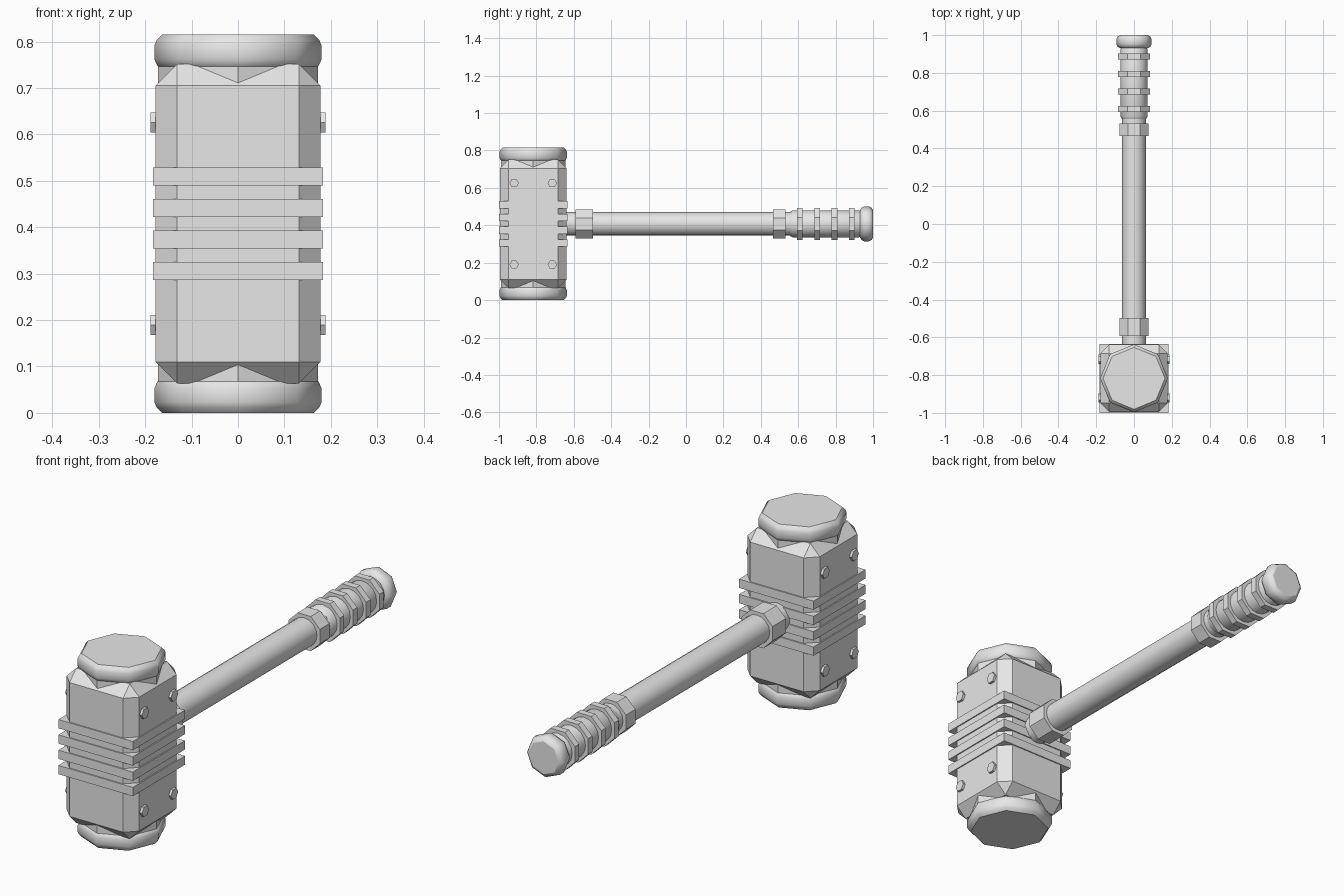
import bpy, bmesh, math
from mathutils import Matrix, Vector

if "Cube" in bpy.data.objects:
    bpy.data.objects.remove(bpy.data.objects["Cube"])

HEAD_Y, MID_Z = -0.817, 0.4075

grey = bpy.data.materials.new("plain grey")
grey.diffuse_color = (0.8, 0.8, 0.8, 1)
grey.use_nodes = True
grey.node_tree.nodes["Principled BSDF"].inputs["Base Color"].default_value = grey.diffuse_color


def finish(name, bm, matrix):
    bm.transform(matrix)
    bmesh.ops.recalc_face_normals(bm, faces=bm.faces)
    me = bpy.data.meshes.new(name)
    bm.to_mesh(me)
    bm.free()
    me.materials.append(grey)
    ob = bpy.data.objects.new(name, me)
    bpy.context.collection.objects.link(ob)
    return ob


def lathe(name, profile, sides, matrix, smooth=False, flat_on=False):
    """Closed turned solid from (radius, height) points about local z."""
    bm = bmesh.new()
    offset = math.pi / sides if flat_on else 0
    grow = 1 / math.cos(math.pi / sides) if flat_on else 1
    rings = []
    for r, h in profile:
        rings.append([bm.verts.new((r * grow * math.cos(offset + math.tau * i / sides),
                                    r * grow * math.sin(offset + math.tau * i / sides), h))
                      for i in range(sides)])
    for a, b in zip(rings, rings[1:]):
        for i in range(sides):
            j = (i + 1) % sides
            bm.faces.new((a[i], a[j], b[j], b[i])).smooth = smooth
    bm.faces.new(rings[0][::-1])
    bm.faces.new(rings[-1])
    return finish(name, bm, matrix)


def box(name, size, centre, bevel=0):
    bm = bmesh.new()
    bmesh.ops.create_cube(bm, size=1)
    bm.transform(Matrix.Diagonal((*size, 1)))
    if bevel:
        bmesh.ops.bevel(bm, geom=bm.edges[:], offset=bevel, offset_type='OFFSET',
                        segments=1, profile=0.5, affect='EDGES')
    return finish(name, bm, Matrix.Translation(centre))


# Head block with chamfered edges, and four square bands around it
box("head_block", (0.356, 0.356, 0.688), (0, HEAD_Y, MID_Z), 0.0465)
for i in range(4):
    box(f"head_band_{i + 1}", (0.366, 0.366, 0.039),
        (0, HEAD_Y, MID_Z + (i - 1.5) * 0.068))

# Necks and rounded striking caps on both ends
for label, flip in (("upper", 0), ("lower", math.pi)):
    m = Matrix.Translation((0, HEAD_Y, MID_Z)) @ Matrix.Rotation(flip, 4, 'X')
    lathe(label + "_neck", [(0.172, 0.24), (0.172, 0.345)], 8, m)
    lathe(label + "_cap", [(0.164, 0.333), (0.174, 0.341), (0.18, 0.354), (0.18, 0.385),
                           (0.175, 0.396), (0.164, 0.4075)], 8, m, smooth=True)

# Hexagonal bolts on the left and right faces
for side in (-1, 1):
    for y in (-0.102, 0.102):
        for z in (-0.218, 0.218):
            m = (Matrix.Translation((side * 0.17, HEAD_Y + y, MID_Z + z))
                 @ Matrix.Rotation(side * math.pi / 2, 4, 'Y')
                 @ Matrix.Rotation(math.pi / 2, 4, 'Z'))
            lathe("bolt", [(0.025, 0), (0.025, 0.019)], 6, m)

# Handle parts, turned about the y axis
along_y = Matrix.Translation((0, 0, MID_Z)) @ Matrix.Rotation(-math.pi / 2, 4, 'X')
lathe("handle_shaft", [(0.063, -0.70), (0.063, 0.60)], 16, along_y, smooth=True)
for name, a, b in (("front_collar", -0.592, -0.498), ("rear_collar", 0.465, 0.532)):
    lathe(name, [(0.077, a), (0.077, b)], 8, along_y, flat_on=True)

# Grip with raised rings and a rounded pommel
lathe("grip", [(0.064, 0.556), (0.072, 0.57), (0.072, 0.925), (0.064, 0.94)],
      16, along_y, smooth=True)
for i in range(4):
    y = 0.609 + i * 0.0925
    lathe(f"grip_ring_{i + 1}", [(0.085, y - 0.015), (0.085, y + 0.015)], 8, along_y,
          flat_on=True)
lathe("pommel", [(0.073, 0.931), (0.086, 0.938), (0.093, 0.952), (0.093, 0.979),
                 (0.086, 0.993), (0.073, 1.0)], 8, along_y, smooth=True)
